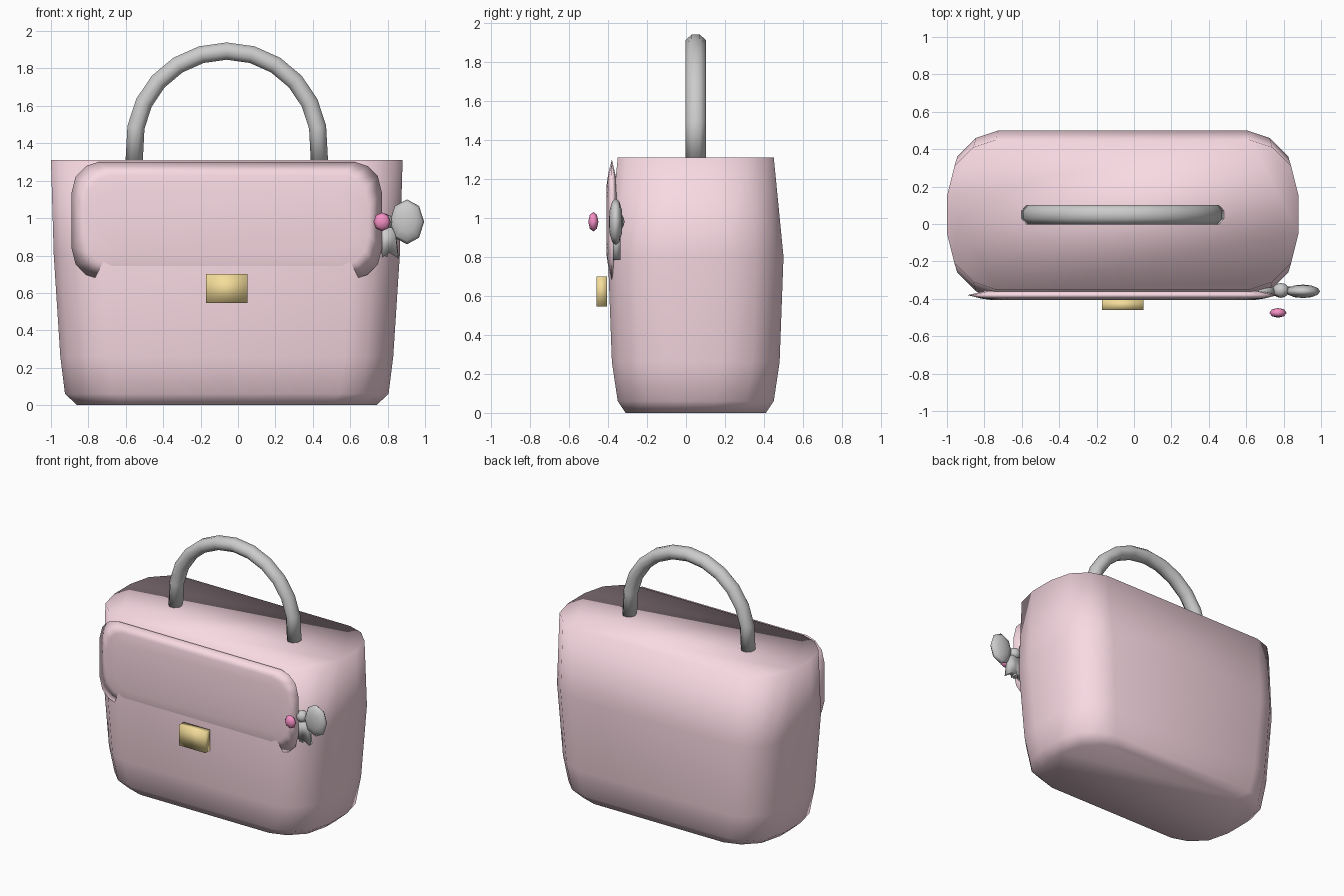
import bpy, bmesh
from math import sin, cos, pi, radians
from mathutils import Matrix, Vector

if "Cube" in bpy.data.objects:
    bpy.data.objects.remove(bpy.data.objects["Cube"])


def material(name, rgb):
    m = bpy.data.materials.new(name)
    m.diffuse_color = (*rgb, 1)
    m.use_nodes = True
    m.node_tree.nodes["Principled BSDF"].inputs["Base Color"].default_value = m.diffuse_color
    return m


PINK = material("pink_leather", (0.95, 0.70, 0.77))
GOLD = material("gold_metal", (0.90, 0.72, 0.32))
GEM = material("deep_pink", (0.92, 0.28, 0.56))
CX, CY = -0.06, 0.05


def finish(bm, name, mat=None, loc=(0, 0, 0)):
    bmesh.ops.recalc_face_normals(bm, faces=bm.faces)
    for f in bm.faces:
        f.smooth = True
    me = bpy.data.meshes.new(name)
    bm.to_mesh(me)
    bm.free()
    ob = bpy.data.objects.new(name, me)
    ob.location = loc
    bpy.context.collection.objects.link(ob)
    if mat:
        me.materials.append(mat)
    return ob


def loft(name, rings, mat=None, loc=(0, 0, 0)):
    """Skin a list of equal-length point rings and cap both ends."""
    bm = bmesh.new()
    vs = [[bm.verts.new(p) for p in r] for r in rings]
    n = len(vs[0])
    for a, b in zip(vs, vs[1:]):
        for i in range(n):
            j = (i + 1) % n
            bm.faces.new((a[i], a[j], b[j], b[i]))
    bm.faces.new(vs[0][::-1])
    bm.faces.new(vs[-1])
    return finish(bm, name, mat, loc)


def rounded(hx, hy, k=1.0):
    """Rounded rectangle, four points per corner."""
    q = [(hx - k * a, hy - k * b) for a, b in
         ((0, .30), (.04, .14), (.14, .04), (.26, 0))]
    r = q[::-1]
    return (q + [(-x, y) for x, y in r] + [(-x, -y) for x, y in q]
            + [(x, -y) for x, y in r])


def ball(name, radii, loc, seg, rings, mat=None, offset=(0, 0, 0)):
    """Low-poly ellipsoid with its poles along y."""
    bm = bmesh.new()
    bmesh.ops.create_uvsphere(bm, u_segments=seg, v_segments=rings, radius=1)
    bm.transform(Matrix.Translation(offset) @ Matrix.Diagonal((*radii, 1))
                 @ Matrix.Rotation(pi / 2, 4, 'X'))
    return finish(bm, name, mat, loc)


# Bag body: bulging sides, flat top and bottom
body = [(0, .80, .36), (.06, .865, .40), (.26, .89, .43), (.80, .925, .45), (1.31, .94, .40)]
loft("bag_body", [[(CX + x, CY + y, z) for x, y in rounded(hx, hy)]
                  for z, hx, hy in body], PINK)

# Front flap: thin plate with tapered rim
flap = [(-.357, .10), (-.38, 0), (-.398, .07), (-.407, .13)]
loft("front_flap", [[(CX + x, y, .9875 + z) for x, z in rounded(.83 - i, .3125 - i, .55)]
                    for y, i in flap], PINK)

# Clasp
bm = bmesh.new()
bmesh.ops.create_cube(bm, size=1)
bm.transform(Matrix.Diagonal((.22, .055, .155, 1)))
finish(bm, "clasp", GOLD, (CX, -.4325, .6225))

# Handle: eight-sided tube along an arch
path = [(Vector((.495, 0, 1.31)), 0)]
for i in range(11):
    a = radians(10 + 16 * i)
    path.append((Vector((.493 * cos(a), 0, 1.4 + .493 * sin(a))), a))
path.append((Vector((-.495, 0, 1.31)), pi))
rings = []
for p, a in path:
    out = Vector((cos(a), 0, sin(a)))
    rings.append([Vector((CX, CY, 0)) + p + out * .05 * cos(t) + Vector((0, .056 * sin(t), 0))
                  for t in (pi / 8 + pi / 4 * k for k in range(8))])
loft("handle", rings)

# Side bow: knot, mirrored loops and notched tails
KNOT = (.785, -.355, .98)
ball("bow_knot", (.045, .04, .045), KNOT, 8, 6)
loop = ball("bow_loop", (.092, .036, .12), KNOT, 8, 6, offset=(.118, -.005, 0))
outline = [(.0, -.03), (-.015, -.19), (.025, -.165), (.075, -.195), (.06, -.07), (.04, -.03)]
tail = loft("bow_tail", [[(x * s, y, z) for x, z in outline]
                         for y, s in ((-.02, .95), (0, 1), (.02, .95))], loc=KNOT)
for ob in (loop, tail):
    ob.modifiers.new("mirror", 'MIRROR').use_axis[0] = True

# Gem in front of the bow
ball("bow_gem", (.046, .026, .05), (.77, -.475, .98), 8, 4, GEM)
